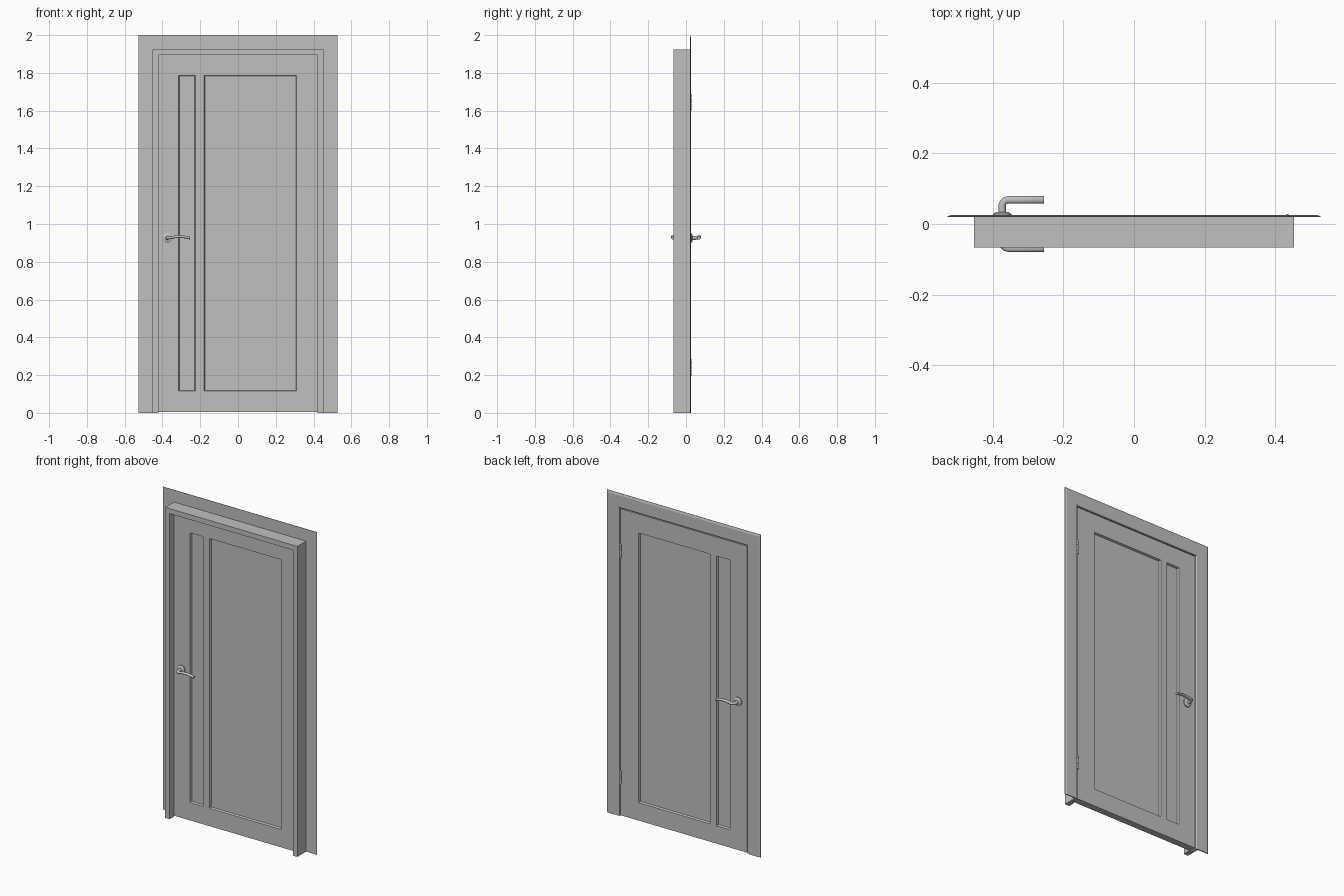
import bpy, bmesh, math
from mathutils import Vector, Matrix

if "Cube" in bpy.data.objects:
    bpy.data.objects.remove(bpy.data.objects["Cube"])

grey = bpy.data.materials.new("light grey")
grey.diffuse_color = (0.53, 0.53, 0.52, 1)
grey.use_nodes = True
grey.node_tree.nodes["Principled BSDF"].inputs["Base Color"].default_value = grey.diffuse_color


def finish(name, bm, smooth=False):
    bmesh.ops.recalc_face_normals(bm, faces=bm.faces)
    me = bpy.data.meshes.new(name)
    bm.to_mesh(me)
    bm.free()
    me.materials.append(grey)
    ob = bpy.data.objects.new(name, me)
    bpy.context.collection.objects.link(ob)
    if smooth:
        bpy.ops.object.select_all(action='DESELECT')
        ob.select_set(True)
        bpy.context.view_layer.objects.active = ob
        bpy.ops.object.shade_smooth_by_angle(angle=math.radians(35))
    return ob


def bridge(bm, rings):
    """Skin a list of closed rings and cap both ends."""
    vs = [[bm.verts.new(p) for p in r] for r in rings]
    n = len(vs[0])
    for a, b in zip(vs, vs[1:]):
        for i in range(n):
            j = (i + 1) % n
            bm.faces.new((a[i], a[j], b[j], b[i]))
    bm.faces.new(vs[0])
    bm.faces.new(vs[-1])


def surround(name, profile):
    """Mitred U-shaped frame; profile points are (half width, y)."""
    rise = 1.472
    bm = bmesh.new()
    bridge(bm, [
        [(-a, y, 0) for a, y in profile],
        [(-a, y, a + rise) for a, y in profile],
        [(a, y, a + rise) for a, y in profile],
        [(a, y, 0) for a, y in profile]])
    return finish(name, bm)


# Jamb with door stop, and thin casing with sloped edges
surround("door_jamb", [(0.453, -0.066), (0.453, 0.02), (0.438, 0.02),
                       (0.438, -0.022), (0.422, -0.022), (0.422, -0.066)])
surround("casing", [(0.528, 0.02), (0.528, 0.022), (0.515, 0.026),
                    (0.444, 0.026), (0.439, 0.023), (0.439, 0.02)])

# Door leaf: gridded slab with two recessed panels on each side
xs = [-0.433, -0.315, -0.225, -0.18, 0.31, 0.433]
zs = [0.004, 0.115, 1.787, 1.904]
bm = bmesh.new()
panels = []
edge_faces = []
grids = []
for y in (-0.021, 0.021):
    g = [[bm.verts.new((x, y, z)) for z in zs] for x in xs]
    grids.append(g)
    for i in range(len(xs) - 1):
        for k in range(len(zs) - 1):
            f = bm.faces.new((g[i][k], g[i + 1][k], g[i + 1][k + 1], g[i][k + 1]))
            if k == 1 and i in (1, 3):
                panels.append(f)
f0, b0 = grids
for i in range(len(xs) - 1):
    for k in (0, -1):
        bm.faces.new((f0[i][k], f0[i + 1][k], b0[i + 1][k], b0[i][k]))
for k in range(len(zs) - 1):
    for i in (0, -1):
        bm.faces.new((f0[i][k], f0[i][k + 1], b0[i][k + 1], b0[i][k]))
bmesh.ops.recalc_face_normals(bm, faces=bm.faces)
bmesh.ops.inset_individual(bm, faces=panels, thickness=0.006, depth=-0.012)
bmesh.ops.dissolve_limit(bm, angle_limit=0.01, verts=bm.verts, edges=bm.edges)
finish("door_leaf", bm)

# Lever handles, mirrored front and back
HX, HZ = -0.373, 0.926
for side, label in ((-1, "front"), (1, "back")):
    bm = bmesh.new()
    for r1, r2, d, y in ((0.026, 0.026, 0.008, 0.024), (0.026, 0.017, 0.006, 0.031)):
        m = Matrix.Translation((HX, side * y, HZ)) @ Matrix.Rotation(-side * math.pi / 2, 4, 'X')
        bmesh.ops.create_cone(bm, cap_ends=True, segments=32, radius1=r1,
                              radius2=r2, depth=d, matrix=m)
    finish(label + "_handle_rose", bm, True)

    # path as (x, y, z, height radius): neck, elbow, arched lever
    path = [(HX, 0.02, HZ, 0.01), (HX, 0.05, HZ, 0.01)]
    for i in range(1, 9):
        a = math.pi / 2 * i / 8
        path.append((HX + 0.0185 * (1 - math.cos(a)), 0.05 + 0.0185 * math.sin(a),
                     HZ + 0.002 * i / 8, 0.01 - 0.003 * i / 8))
    for i in range(1, 13):
        t = i / 12
        path.append((HX + 0.0185 + 0.0995 * t, 0.0685,
                     HZ + 0.002 + 0.007 * math.sin(math.pi * t) - 0.003 * t, 0.007))
    rings = []
    for i, (x, y, z, h) in enumerate(path):
        p, q = path[max(i - 1, 0)], path[min(i + 1, len(path) - 1)]
        tan = Vector((q[0] - p[0], q[1] - p[1])).normalized()
        ring = []
        for k in range(16):
            a = 2 * math.pi * k / 16
            w = 0.0103 * math.cos(a)
            ring.append((x - tan.y * w, side * (y + tan.x * w), z + h * math.sin(a)))
        rings.append(ring)
    bm = bmesh.new()
    bridge(bm, rings)
    finish(label + "_handle_lever", bm, True)

# Hinges: five knuckles on a pin, with a leaf in the gap
for z0, label in ((0.195, "lower"), (1.6, "upper")):
    bm = bmesh.new()
    for i in range(5):
        bmesh.ops.create_cone(bm, cap_ends=True, segments=16, radius1=0.006, radius2=0.006,
                              depth=0.016,
                              matrix=Matrix.Translation((0.434, 0.0225, z0 + 0.009 + 0.018 * i)))
    bmesh.ops.create_cone(bm, cap_ends=True, segments=12, radius1=0.004, radius2=0.004,
                          depth=0.09, matrix=Matrix.Translation((0.434, 0.0225, z0 + 0.045)))
    bmesh.ops.create_cube(bm, size=1, matrix=Matrix.Translation((0.4355, 0.005, z0 + 0.045))
                          @ Matrix.Diagonal((0.003, 0.03, 0.09, 1)))
    finish(label + "_hinge", bm, True)
